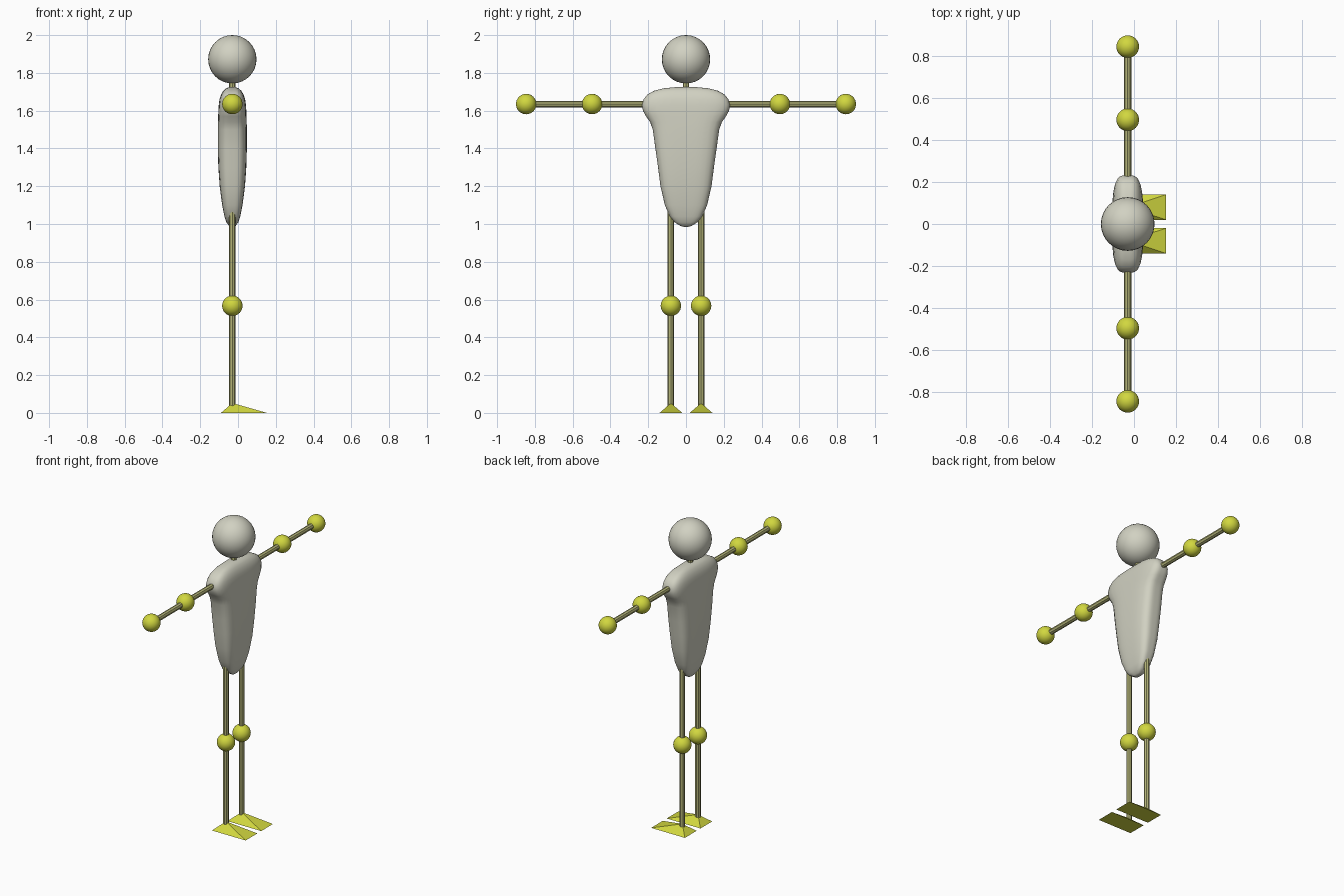
import bpy, bmesh, math
from mathutils import Vector

if "Cube" in bpy.data.objects:
    bpy.data.objects.remove(bpy.data.objects["Cube"])

CX = -0.03  # body axis; the toes point to +x


def material(name, rgb):
    m = bpy.data.materials.new(name)
    m.diffuse_color = (*rgb, 1)
    m.use_nodes = True
    m.node_tree.nodes["Principled BSDF"].inputs["Base Color"].default_value = m.diffuse_color
    return m


GREY = material("warm grey", (0.64, 0.64, 0.54))
YELLOW = material("yellow", (0.64, 0.68, 0.05))
KHAKI = material("khaki", (0.46, 0.46, 0.19))


def finish(bm, name, mat, smooth):
    bmesh.ops.recalc_face_normals(bm, faces=bm.faces)
    for f in bm.faces:
        f.smooth = smooth
    me = bpy.data.meshes.new(name)
    bm.to_mesh(me)
    bm.free()
    me.materials.append(mat)
    ob = bpy.data.objects.new(name, me)
    bpy.context.collection.objects.link(ob)
    return ob


def ball(name, y, z, r, mat):
    bm = bmesh.new()
    bmesh.ops.create_uvsphere(bm, u_segments=32, v_segments=16, radius=r)
    bmesh.ops.translate(bm, verts=bm.verts, vec=(CX, y, z))
    finish(bm, name, mat, True)


def rod(name, a, b, r=0.017):
    a, b = Vector((CX, *a)), Vector((CX, *b))
    bm = bmesh.new()
    bmesh.ops.create_cone(bm, cap_ends=True, segments=8, radius1=r, radius2=r,
                          depth=(b - a).length)
    turn = (b - a).to_track_quat('Z', 'Y').to_matrix()
    bmesh.ops.rotate(bm, verts=bm.verts, matrix=turn)
    bmesh.ops.translate(bm, verts=bm.verts, vec=(a + b) / 2)
    finish(bm, name, KHAKI, False)


def foot(name, y):
    bm = bmesh.new()
    base = [bm.verts.new((px, y + dy, 0)) for px, dy in
            ((-0.09, -0.06), (0.153, -0.06), (0.153, 0.06), (-0.09, 0.06))]
    apex = bm.verts.new((CX, y, 0.052))
    bm.faces.new(base)
    for i in range(4):
        bm.faces.new((base[i], base[(i + 1) % 4], apex))
    finish(bm, name, YELLOW, False)


# Torso: rounded-box sections (height, half width in y, half depth in x)
rings = [(0.985, 0.012, 0.008), (0.99, 0.03, 0.018), (1.01, 0.062, 0.032),
         (1.04, 0.086, 0.042), (1.10, 0.112, 0.054), (1.20, 0.135, 0.067),
         (1.30, 0.148, 0.074), (1.40, 0.162, 0.077), (1.50, 0.176, 0.077),
         (1.54, 0.190, 0.076), (1.57, 0.212, 0.075), (1.60, 0.228, 0.074),
         (1.63, 0.233, 0.072), (1.66, 0.225, 0.068), (1.685, 0.205, 0.060),
         (1.705, 0.17, 0.048), (1.718, 0.12, 0.034), (1.725, 0.05, 0.014)]
bm = bmesh.new()
N = 40
loops = []
for z, w, d in rings:
    loop = []
    for i in range(N):
        c, s = math.cos(math.tau * i / N), math.sin(math.tau * i / N)
        k = (abs(c) ** 3.6 + abs(s) ** 3.6) ** (-1 / 3.6)
        loop.append(bm.verts.new((CX + d * c * k, w * s * k, z)))
    loops.append(loop)
for lo, hi in zip(loops, loops[1:]):
    for i in range(N):
        j = (i + 1) % N
        bm.faces.new((lo[i], lo[j], hi[j], hi[i]))
bm.faces.new(loops[0])
bm.faces.new(loops[-1])
finish(bm, "torso", GREY, True)

# Head and neck
ball("head", 0, 1.872, 0.128, GREY)
rod("neck", (0, 1.70), (0, 1.78))

# Limbs, mirrored left and right
for side, s in (("left", 1), ("right", -1)):
    rod(side + "_upper_arm", (s * 0.18, 1.635), (s * 0.497, 1.635))
    rod(side + "_forearm", (s * 0.497, 1.635), (s * 0.846, 1.635))
    ball(side + "_elbow", s * 0.497, 1.635, 0.054, YELLOW)
    ball(side + "_hand", s * 0.846, 1.635, 0.054, YELLOW)
    rod(side + "_thigh", (s * 0.08, 1.08), (s * 0.08, 0.567))
    rod(side + "_shin", (s * 0.08, 0.567), (s * 0.08, 0.03))
    ball(side + "_knee", s * 0.08, 0.567, 0.054, YELLOW)
    foot(side + "_foot", s * 0.08)
